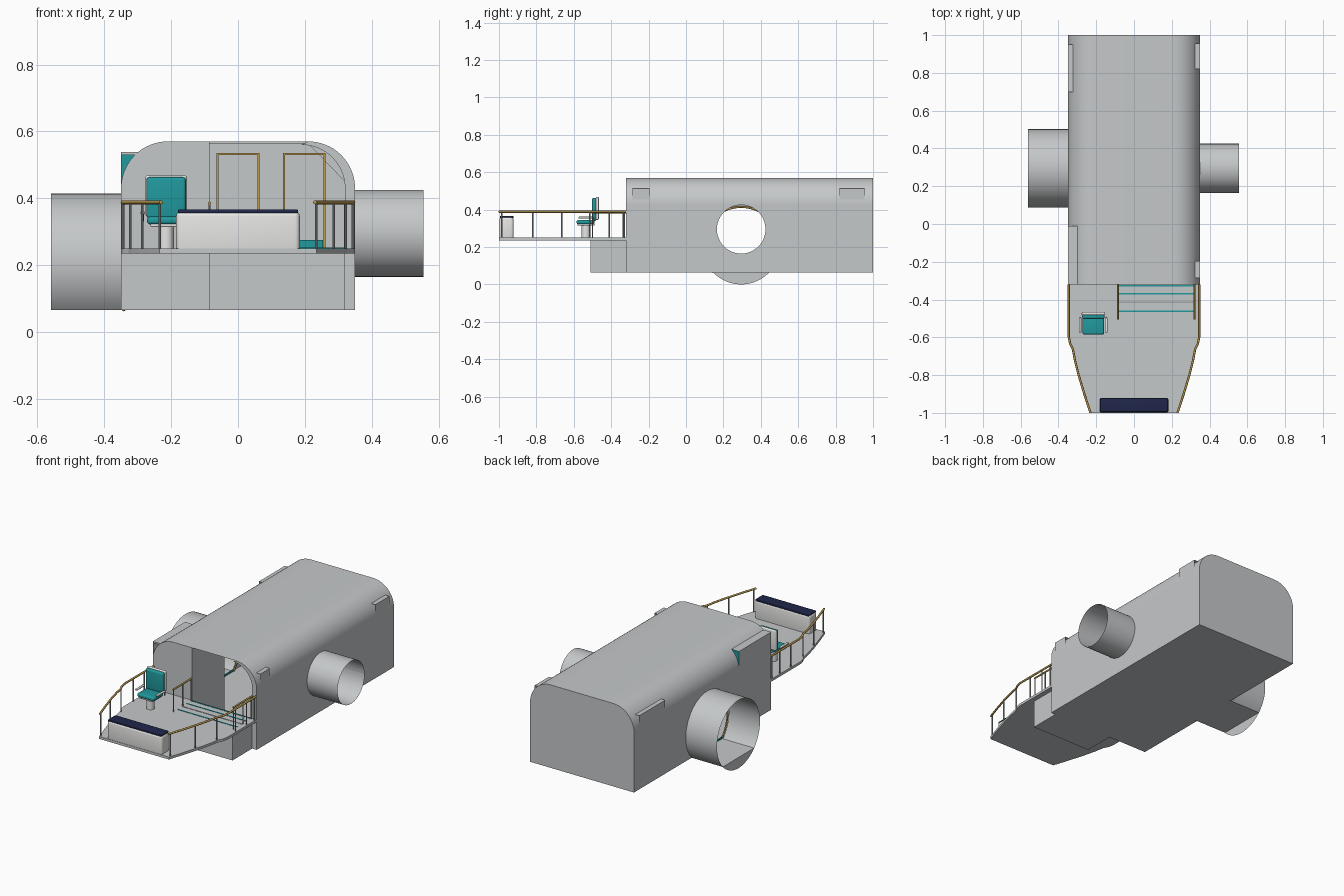
import bpy, bmesh, math
from mathutils import Vector, Matrix

if "Cube" in bpy.data.objects:
    bpy.data.objects.remove(bpy.data.objects["Cube"])


def material(name, rgb):
    m = bpy.data.materials.new(name)
    m.diffuse_color = (*rgb, 1)
    m.use_nodes = True
    m.node_tree.nodes["Principled BSDF"].inputs["Base Color"].default_value = m.diffuse_color
    return m


GREY = material("hull grey", (0.56, 0.58, 0.59))
WHITE = material("soft white", (0.80, 0.80, 0.79))
TEAL = material("teal", (0.015, 0.32, 0.34))
NAVY = material("navy", (0.014, 0.02, 0.07))
GOLD = material("gold", (0.50, 0.32, 0.08))
STEEL = material("steel", (0.36, 0.37, 0.38))


def finish(name, bm, mat, smooth=False):
    me = bpy.data.meshes.new(name)
    bm.to_mesh(me)
    bm.free()
    me.materials.append(mat)
    ob = bpy.data.objects.new(name, me)
    bpy.context.collection.objects.link(ob)
    if smooth:
        bpy.ops.object.select_all(action='DESELECT')
        ob.select_set(True)
        bpy.context.view_layer.objects.active = ob
        bpy.ops.object.shade_smooth_by_angle(angle=math.radians(35))
    return ob


def sheet(name, loops, facing, mat=GREY):
    """Flat single-sided panel; extra loops are holes."""
    bm = bmesh.new()
    for loop in loops:
        vs = [bm.verts.new(p) for p in loop]
        for a, b in zip(vs, vs[1:] + vs[:1]):
            bm.edges.new((a, b))
    n = Vector(facing)
    bmesh.ops.triangle_fill(bm, edges=bm.edges[:], use_beauty=True, normal=n)
    bm.normal_update()
    for f in bm.faces:
        if f.normal.dot(n) < 0:
            f.normal_flip()
    return finish(name, bm, mat)


def skin(name, a, b, outward_from, mat=GREY):
    """Smooth strip between two matching point rows."""
    bm = bmesh.new()
    va, vb = [bm.verts.new(p) for p in a], [bm.verts.new(p) for p in b]
    c = Vector(outward_from)
    for i in range(len(a) - 1):
        f = bm.faces.new((va[i], va[i + 1], vb[i + 1], vb[i]))
        f.normal_update()
        if f.normal.dot(f.calc_center_median() - c) < 0:
            f.normal_flip()
    return finish(name, bm, mat, True)


def box(name, x0, x1, y0, y1, z0, z1, mat, bevel=0.0):
    bm = bmesh.new()
    bmesh.ops.create_cube(bm, size=1)
    for v in bm.verts:
        v.co = ((x0 + x1) / 2 + v.co.x * (x1 - x0), (y0 + y1) / 2 + v.co.y * (y1 - y0),
                (z0 + z1) / 2 + v.co.z * (z1 - z0))
    if bevel:
        bmesh.ops.bevel(bm, geom=bm.edges[:], offset=bevel, segments=4, profile=0.5, affect='EDGES')
    return finish(name, bm, mat, bevel > 0)


def rod(name, p, q, r, mat, sides=10):
    p, q = Vector(p), Vector(q)
    bm = bmesh.new()
    rot = (q - p).to_track_quat('Z', 'Y').to_matrix().to_4x4()
    bmesh.ops.create_cone(bm, cap_ends=True, segments=sides, radius1=r, radius2=r,
                          depth=(q - p).length, matrix=Matrix.Translation((p + q) / 2) @ rot)
    return finish(name, bm, mat, True)


def rail(name, pts, r, mat, closed=False):
    cu = bpy.data.curves.new(name, 'CURVE')
    cu.dimensions = '3D'
    cu.bevel_depth, cu.bevel_resolution = r, 2
    cu.use_fill_caps = True
    s = cu.splines.new('POLY')
    s.points.add(len(pts) - 1)
    for sp, p in zip(s.points, pts):
        sp.co = (*p, 1)
    s.use_cyclic_u = closed
    ob = bpy.data.objects.new(name, cu)
    bpy.context.collection.objects.link(ob)
    cu.materials.append(mat)
    bpy.ops.object.select_all(action='DESELECT')
    ob.select_set(True)
    bpy.context.view_layer.objects.active = ob
    bpy.ops.object.convert(target='MESH')


def arc(cx, cz, r, a0, a1, n):
    return [(cx + r * math.cos(math.radians(a0 + (a1 - a0) * i / n)),
             cz + r * math.sin(math.radians(a0 + (a1 - a0) * i / n))) for i in range(n + 1)]


W, F, B, Z0, Z1, ZC = 0.35, -0.32, 1.0, 0.065, 0.57, 0.43
R = Z1 - ZC

# Cabin roof, floor and rear wall
roof = arc(W - R, ZC, R, 0, 90, 16) + arc(-W + R, ZC, R, 90, 180, 16)
skin("cabin_roof", [(x, F, z) for x, z in roof], [(x, B, z) for x, z in roof], (0, 0.34, 0.2))
sheet("cabin_floor", [[(-W, F, Z0), (W, F, Z0), (W, B, Z0), (-W, B, Z0)]], (0, 0, -1))
sheet("rear_wall", [[(-W, B, Z0), (W, B, Z0)] + [(x, B, z) for x, z in roof]], (0, 1, 0))

# Side walls with round passage openings
TY = 0.295
ring = arc(TY, 0.295, 0.13, 0, 360, 48)[:-1]
sheet("right_wall", [[(W, F, Z0), (W, B, Z0), (W, B, ZC), (W, F, ZC)], [(W, y, z) for y, z in ring]], (1, 0, 0))
LR = 0.207
cut = math.degrees(math.asin((LR - Z0) / LR))
arch = arc(TY, LR, LR, -cut, 180 + cut, 48)
sheet("left_wall", [[(-W, F, ZC), (-W, B, ZC), (-W, B, Z0)] + [(-W, y, z) for y, z in arch] + [(-W, F, Z0)]],
      (-1, 0, 0))

# Passage tubes
rc = ring + ring[:1]
skin("right_tube", [(W, y, z) for y, z in rc], [(0.555, y, z) for y, z in rc], (0.45, TY, 0.295))
skin("left_tube", [(-W, y, z) for y, z in arch], [(-0.56, y, z) for y, z in arch], (-0.455, TY, LR))
ya, yb = arch[-1][0], arch[0][0]
sheet("left_tube_floor", [[(-0.56, ya, Z0), (-W, ya, Z0), (-W, yb, Z0), (-0.56, yb, Z0)]], (0, 0, -1))
seg = arc(TY, LR, LR, 180 + cut, 360 - cut, 16)
for s, n in ((-0.56, -1), (-0.559, 1)):
    sheet("left_tube_sill", [[(s, y, z) for y, z in seg]], (n, 0, 0))
rail("passage_trim", [(-W + 0.008, y, z) for y, z in arch], 0.005, GOLD)
box("passage_floor_strip", -W + 0.002, -W + 0.01, ya, yb, Z0 + 0.002, Z0 + 0.01, TEAL)

# Front wall panels around the open doorway
left_arc = arc(-W + R, ZC, R, 90, 180, 16)
sheet("front_left_panel", [[(-W, F, Z0), (-0.085, F, Z0), (-0.085, F, Z1)] + [(x, F, z) for x, z in left_arc]],
      (0, -1, 0))
outer = [(W, Z0)] + arc(W - R, ZC, R, 0, 90, 16)
inner = arc(0.19, ZC, 0.13, 90, 0, 16) + [(0.32, Z0)]
sheet("front_right_panel", [[(x, F, z) for x, z in outer + inner]], (0, -1, 0))

# Inner partitions
sheet("side_partition", [[(-0.085, F, Z0), (-0.085, -0.01, Z0), (-0.085, -0.01, Z1 - 0.002),
                          (-0.085, F, Z1 - 0.002)]], (1, 0, 0))
PY = 0.62
sheet("rear_partition", [[(-W + 0.01, PY, Z0), (W - 0.01, PY, Z0), (W - 0.01, PY, ZC), (0.21, PY, 0.565),
                          (-0.21, PY, 0.565), (-W + 0.01, PY, ZC)]], (0, -1, 0))
for x0, x1 in ((-0.065, 0.065), (0.135, 0.262)):
    for a in (x0, x1 - 0.006):
        box("door_post", a, a + 0.006, PY - 0.01, PY, Z0 + 0.002, 0.535, GOLD)
    box("door_head", x0, x1, PY - 0.01, PY, 0.529, 0.535, GOLD)
box("bunk_edge", 0.142, 0.255, PY - 0.008, PY - 0.001, 0.235, 0.275, TEAL)

# Window hoods on the rounded roof edges
for s, y0, y1, zt in ((-1, F, -0.01, 0.538), (-1, 0.70, 0.95, 0.513),
                      (1, -0.285, -0.195, 0.513), (1, 0.82, 0.955, 0.513)):
    xi = W - R + math.sqrt(R * R - (zt - ZC) ** 2)
    zb = ZC if s < 0 else 0.455
    sheet("hood_top", [[(s * W, y0, zt), (s * W, y1, zt), (s * xi, y1, zt), (s * xi, y0, zt)]], (0, 0, 1))
    sheet("hood_side", [[(s * W, y0, zb), (s * W, y1, zb), (s * W, y1, zt), (s * W, y0, zt)]], (s, 0, 0))
box("hood_lip", -W, -0.30, F, F + 0.005, 0.529, 0.538, GREY)
a0 = math.degrees(math.asin((0.538 - ZC) / R))
sheet("hood_end", [[(-W, -0.01, 0.538)] + [(x, -0.01, z) for x, z in arc(-W + R, ZC, R, 180 - a0, 180, 10)]],
      (0, 1, 0), TEAL)

# Front deck
side = [(0.35, -0.32), (0.35, -0.60), (0.343, -0.635), (0.328, -0.665), (0.318, -0.72),
        (0.298, -0.80), (0.268, -0.90), (0.235, -1.0)]
bm = bmesh.new()
deck = bm.faces.new([bm.verts.new((x, y, 0.235)) for x, y in [(-x, y) for x, y in side] + side[::-1]])
ext = bmesh.ops.extrude_face_region(bm, geom=[deck])
bmesh.ops.translate(bm, verts=[v for v in ext["geom"] if isinstance(v, bmesh.types.BMVert)], vec=(0, 0, 0.015))
bmesh.ops.recalc_face_normals(bm, faces=bm.faces[:])
finish("deck", bm, GREY)

# Stair box under the deck, with tread edges
sx0, sx1, sy = -0.085, 0.32, -0.51
sheet("stair_front", [[(sx0, sy, Z0), (sx1, sy, Z0), (sx1, sy, 0.235), (sx0, sy, 0.235)]], (0, -1, 0))
for x, n in ((sx0, -1), (sx1, 1)):
    sheet("stair_side", [[(x, sy, Z0), (x, F, Z0), (x, F, 0.235), (x, sy, 0.235)]], (n, 0, 0))
sheet("stair_base", [[(sx0, sy, Z0), (sx1, sy, Z0), (sx1, F, Z0), (sx0, F, Z0)]], (0, 0, -1))
for y, m in ((-0.327, TEAL), (-0.37, TEAL), (-0.415, STEEL), (-0.462, TEAL)):
    box("tread_edge", sx0, sx1, y - 0.004, y + 0.004, 0.249, 0.252, m)

# Railings: deck sides and stair sides
for s in (-1, 1):
    rail("deck_rail", [(s * (x - 0.005), y, 0.388) for x, y in side], 0.006, GOLD)
    for x, y in ((0.35, -0.335), (0.35, -0.41), (0.35, -0.515), (0.328, -0.665), (0.292, -0.82), (0.24, -0.985)):
        rod("rail_post", (s * (x - 0.006), y, 0.245), (s * (x - 0.006), y, 0.388), 0.004, STEEL)
for x in (sx0, sx1):
    rail("stair_rail", [(x, F, 0.385), (x, -0.505, 0.385)], 0.005, GOLD)
    for y in (-0.33, -0.41, -0.50):
        rod("stair_post", (x, y, 0.245), (x, y, 0.385), 0.0035, STEEL)

# Bow bench
box("bench_body", -0.185, 0.185, -0.998, -0.922, 0.237, 0.360, WHITE, 0.014)
box("bench_cushion", -0.18, 0.18, -0.995, -0.922, 0.355, 0.366, NAVY, 0.004)

# Helm chair
rod("chair_pedestal", (-0.215, -0.535, 0.237), (-0.215, -0.535, 0.322), 0.023, WHITE, 24)
box("chair_base", -0.262, -0.168, -0.58, -0.49, 0.314, 0.324, WHITE, 0.004)
box("chair_seat", -0.272, -0.158, -0.585, -0.488, 0.322, 0.345, TEAL, 0.009)
box("chair_back", -0.274, -0.156, -0.502, -0.478, 0.340, 0.463, TEAL, 0.009)
box("chair_back_shell", -0.277, -0.153, -0.482, -0.466, 0.345, 0.468, WHITE, 0.006)
for x in (-0.285, -0.147):
    box("chair_arm", x - 0.007, x + 0.007, -0.575, -0.495, 0.352, 0.362, WHITE, 0.004)
    rod("arm_post", (x, -0.495, 0.33), (x, -0.495, 0.357), 0.004, STEEL)
